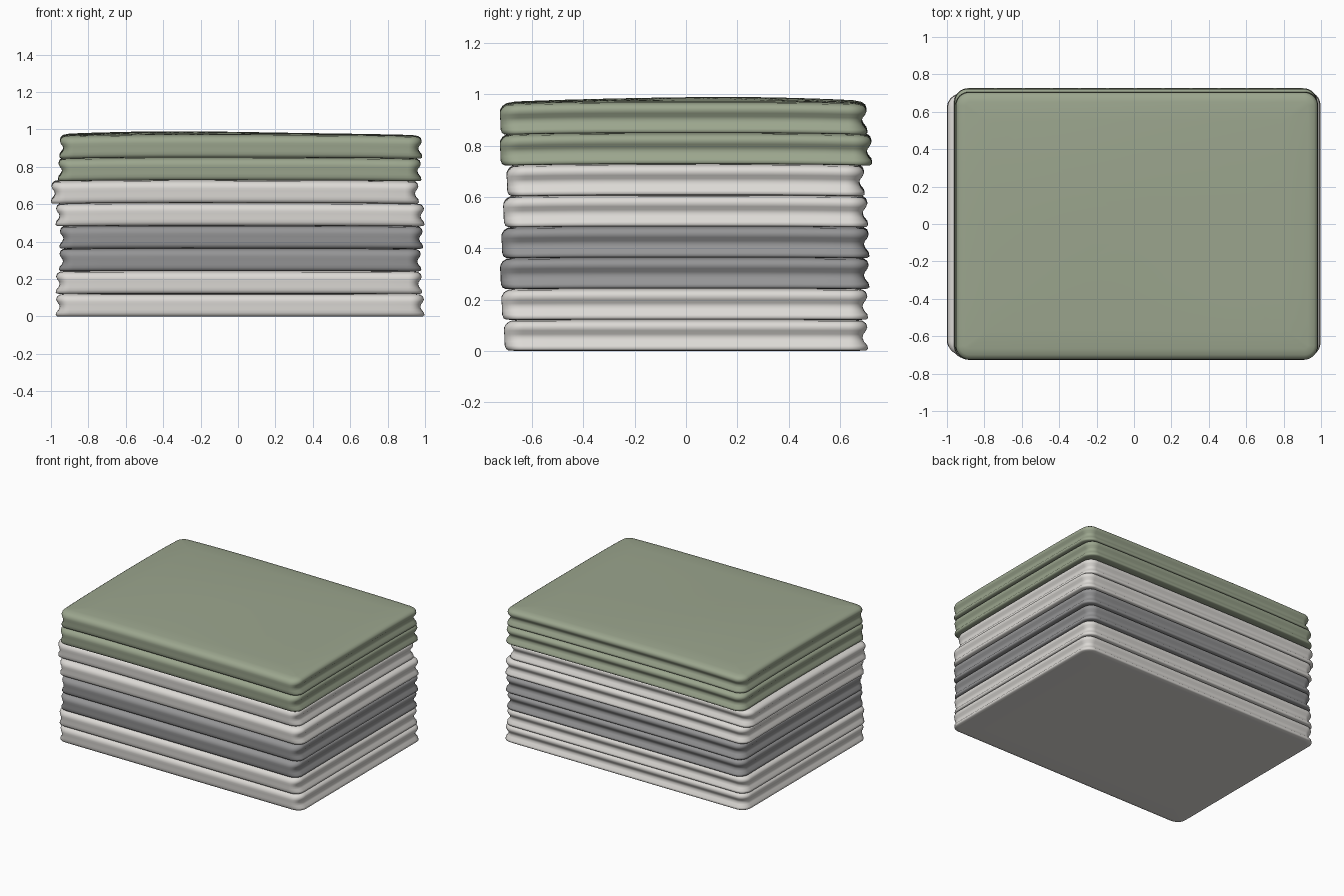
import bpy
import bmesh
import math
from mathutils import Vector

if "Cube" in bpy.data.objects:
    bpy.data.objects.remove(bpy.data.objects["Cube"], do_unlink=True)


def material(name, rgb):
    mat = bpy.data.materials.new(name)
    mat.use_nodes = True
    mat.diffuse_color = (*rgb, 1)
    mat.node_tree.nodes["Principled BSDF"].inputs["Base Color"].default_value = (*rgb, 1)
    return mat


white = material("off_white", (0.72, 0.70, 0.67))
grey = material("mid_grey", (0.30, 0.30, 0.305))
green = material("sage_green", (0.33, 0.38, 0.27))

# Cross-section rows: inset on pinched sides, inset on the folded front, height share
PROFILE = [
    (0.035, 0.04, 0), (0.008, 0.018, 0.01), (0, 0.008, 0.06), (0.003, 0.003, 0.17),
    (0.016, 0.002, 0.3), (0.022, 0.002, 0.43), (0.018, 0.001, 0.54), (0.008, 0, 0.65),
    (0.003, 0.001, 0.76), (0.008, 0.01, 0.88), (0.022, 0.026, 0.96), (0.055, 0.06, 1),
]
RADIUS = 0.075
CORNER_STEPS = 8
EDGE_STEPS = 12


def outline(x0, x1, y0, y1):
    """Rounded rectangle as (point, outward normal) pairs, anticlockwise."""
    r = RADIUS
    centres = [Vector((x1 - r, y1 - r)), Vector((x0 + r, y1 - r)),
               Vector((x0 + r, y0 + r)), Vector((x1 - r, y0 + r))]
    pts = []
    for i, c in enumerate(centres):
        for s in range(CORNER_STEPS + 1):
            a = math.pi / 2 * (i + s / CORNER_STEPS)
            n = Vector((math.cos(a), math.sin(a)))
            pts.append((c + n * r, n))
        start, nxt = c + n * r, centres[(i + 1) % 4] + n * r
        for s in range(1, EDGE_STEPS):
            pts.append((start.lerp(nxt, s / EDGE_STEPS), n))
    return pts


def sag(p, level):
    """Soft unevenness of the cloth, growing up the stack."""
    bump = math.exp(-((p.x + 0.35) / 0.7) ** 2 - ((p.y - 0.15) / 0.6) ** 2)
    droop = 0.008 * (p.x ** 4 + (p.y / 0.72) ** 4)
    return (0.014 * bump - droop) * level


def folded_layer(name, bounds, z0, z1, mat, low_level, high_level):
    x0, x1, y0, y1 = bounds
    centre = Vector(((x0 + x1) / 2, (y0 + y1) / 2))
    pts = outline(*bounds)
    rings = []
    for side, front, t in PROFILE:
        ring = []
        for p, n in pts:
            w = max(0, -n.y) ** 2
            ring.append(p - n * (side * (1 - w) + front * w))
        rings.append((ring, t))
    # Concentric rings carry the soft shape across the flat faces
    scales = (0.85, 0.65, 0.45, 0.25, 0.1)
    low = [([centre.lerp(p, s) for p in rings[0][0]], 0) for s in reversed(scales)]
    high = [([centre.lerp(p, s) for p in rings[-1][0]], 1) for s in scales]
    rings = low + rings + high

    bm = bmesh.new()
    loops = []
    for ring, t in rings:
        loop = []
        for p in ring:
            z = z0 + (z1 - z0) * t
            z += sag(p, low_level + (high_level - low_level) * t)
            loop.append(bm.verts.new((p.x, p.y, z)))
        loops.append(loop)
    count = len(pts)
    for a, b in zip(loops, loops[1:]):
        for i in range(count):
            j = (i + 1) % count
            bm.faces.new((a[i], a[j], b[j], b[i]))
    bm.faces.new(list(reversed(loops[0])))
    bm.faces.new(loops[-1])
    mesh = bpy.data.meshes.new(name)
    bm.to_mesh(mesh)
    bm.free()
    mesh.materials.append(mat)
    mesh.shade_smooth()
    obj = bpy.data.objects.new(name, mesh)
    bpy.context.collection.objects.link(obj)


# Four towels, each folded into a lower and an upper layer
STACK = [
    ("bottom_white_towel", white, (-0.975, 0.997, -0.71, 0.71), (-0.975, 0.985, -0.72, 0.71)),
    ("grey_towel", grey, (-0.957, 0.98, -0.725, 0.715), (-0.955, 0.99, -0.72, 0.715)),
    ("upper_white_towel", white, (-0.975, 0.997, -0.713, 0.71), (-1.0, 0.967, -0.70, 0.697)),
    ("green_towel", green, (-0.962, 0.98, -0.726, 0.726), (-0.955, 0.985, -0.726, 0.707)),
]
LAYER = 0.122
for i, (name, mat, lower, upper) in enumerate(STACK):
    for k, (part, bounds) in enumerate((("lower_layer", lower), ("upper_layer", upper))):
        n = 2 * i + k
        folded_layer(f"{name}_{part}", bounds, n * LAYER, (n + 1) * LAYER, mat, n / 8, (n + 1) / 8)
